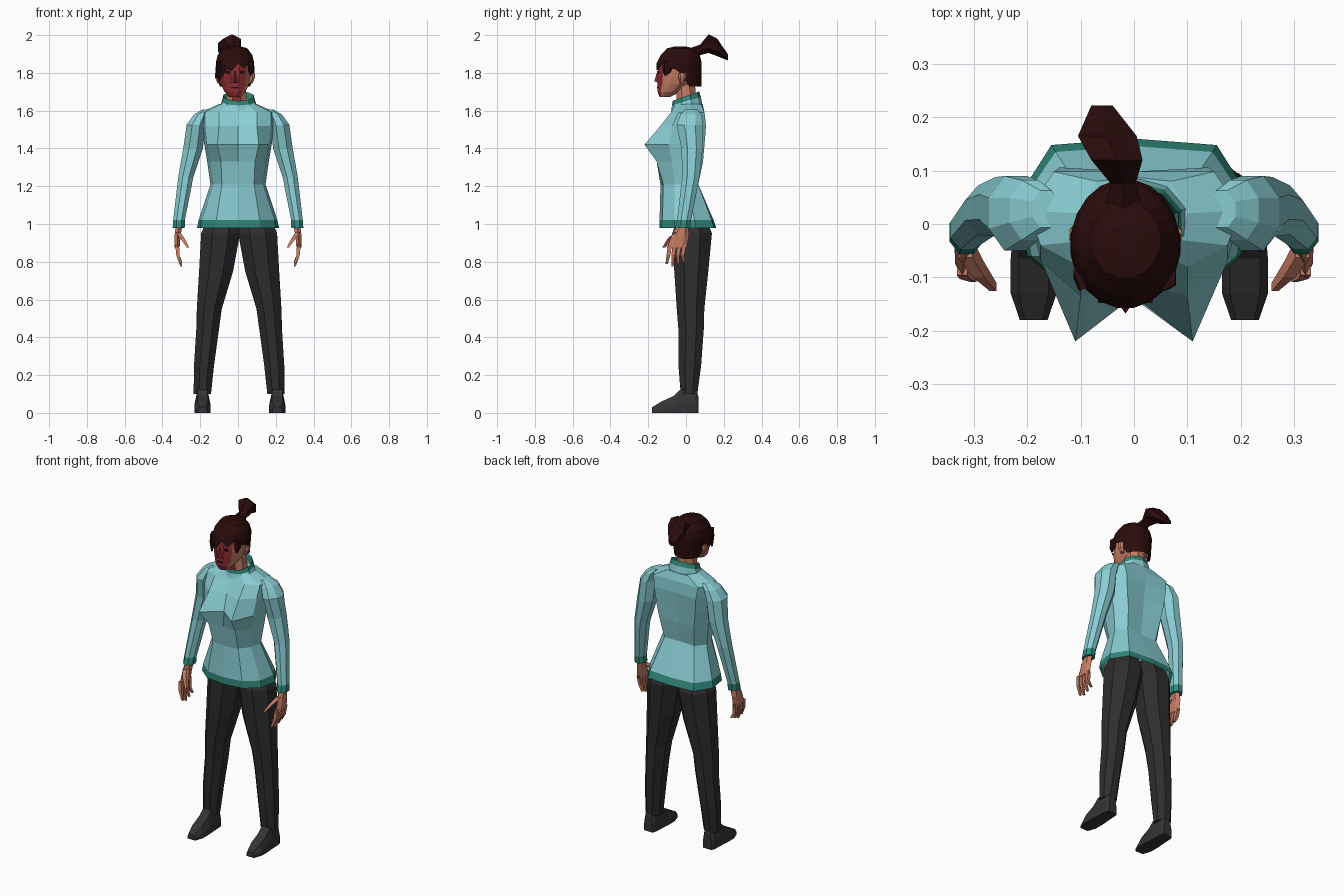
import bpy, bmesh, math
from mathutils import Vector

if "Cube" in bpy.data.objects:
    bpy.data.objects.remove(bpy.data.objects["Cube"])


def material(name, rgb):
    m = bpy.data.materials.new(name)
    m.diffuse_color = (*rgb, 1)
    m.use_nodes = True
    m.node_tree.nodes["Principled BSDF"].inputs["Base Color"].default_value = m.diffuse_color
    return m


JACKET = material("pale_blue_cloth", (0.25, 0.61, 0.65))
TRIM = material("teal_trim", (0.03, 0.25, 0.19))
TROUSER = material("charcoal_cloth", (0.027, 0.027, 0.027))
SHOE = material("shoe_grey", (0.034, 0.034, 0.034))
SKIN = material("skin", (0.56, 0.20, 0.125))
RED = material("red_face_paint", (0.26, 0.026, 0.033))
HAIR = material("dark_brown_hair", (0.023, 0.0035, 0.0035))
DARK = material("eye_dark", (0.012, 0.006, 0.006))


def ellipse(c, a, b, n=8, axis="z"):
    """Ring of n points whose flat sides reach the half sizes a and b."""
    k = 1 / math.cos(math.pi / n)
    pts = []
    for i in range(n):
        t = 2 * math.pi * (i + 0.5) / n
        u, v = a * k * math.cos(t), b * k * math.sin(t)
        off = (u, v, 0) if axis == "z" else (u, 0, v)
        pts.append(Vector(c) + Vector(off))
    return pts


def loft(name, rings, mats, rule=None, caps=(True, True)):
    """Skin a list of equal rings; rule(centre, normal) picks the material."""
    bm = bmesh.new()
    vs = [[bm.verts.new(p) for p in r] for r in rings]
    n = len(rings[0])
    for lo, hi in zip(vs, vs[1:]):
        for i in range(n):
            j = (i + 1) % n
            bm.faces.new((lo[i], lo[j], hi[j], hi[i]))
    if caps[0]:
        bm.faces.new(vs[0][::-1])
    if caps[1]:
        bm.faces.new(vs[-1])
    bmesh.ops.recalc_face_normals(bm, faces=bm.faces)
    bm.normal_update()
    if rule:
        for f in bm.faces:
            f.material_index = rule(f.calc_center_median(), f.normal)
    me = bpy.data.meshes.new(name)
    bm.to_mesh(me)
    bm.free()
    for m in mats:
        me.materials.append(m)
    ob = bpy.data.objects.new(name, me)
    bpy.context.collection.objects.link(ob)
    return ob


def half_ring(z, *half):
    """Closed ring from a right-hand half outline, front centre to back centre."""
    left = [(-x, y) for x, y in half[-2:0:-1]]
    return [Vector((x, y, z)) for x, y in list(half) + left]


# Jacket body with flared, trimmed hem
torso = [
    half_ring(0.98, (0, -.14), (.12, -.125), (.20, -.06), (.217, .05), (.155, .148), (0, .16)),
    half_ring(1.022, (0, -.14), (.115, -.125), (.192, -.06), (.208, .045), (.147, .135), (0, .146)),
    half_ring(1.21, (0, -.135), (.085, -.12), (.13, -.06), (.146, .01), (.10, .065), (0, .06)),
    half_ring(1.33, (0, -.14), (.09, -.155), (.148, -.075), (.163, .02), (.115, .09), (0, .075)),
    half_ring(1.42, (0, -.135), (.11, -.22), (.165, -.09), (.178, .02), (.13, .098), (0, .085)),
    half_ring(1.52, (0, -.11), (.10, -.135), (.175, -.07), (.195, .02), (.14, .106), (0, .098)),
    half_ring(1.59, (0, -.08), (.10, -.08), (.175, -.04), (.20, .025), (.15, .098), (0, .098)),
    half_ring(1.635, (0, -.06), (.05, -.055), (.085, -.03), (.10, .02), (.07, .08), (0, .088)),
]
loft("jacket_body", torso, [JACKET, TRIM], lambda c, n: int(c.z < 1.015), (False, True))


# Upright collar, higher at the back
def collar_ring(z, tilt, rx, y0, y1):
    pts = ellipse((0.003, (y0 + y1) / 2, z), rx, (y1 - y0) / 2, 10)
    for p in pts:
        p.z += tilt * p.y
    return pts


loft("collar", [collar_ring(1.61, .1, .10, -.075, .085),
                collar_ring(1.65, .3, .086, -.07, .075),
                collar_ring(1.677, .36, .08, -.068, .066),
                collar_ring(1.65, .3, .07, -.06, .06)],
     [JACKET, TRIM], lambda c, n: int(c.z - .32 * c.y > 1.645), (False, False))

# Sleeves, hands, legs and shoes, once per side
ARM = [(1.605, .165, .028, .025, .035), (1.58, .195, .026, .038, .056),
       (1.525, .222, .020, .050, .070), (1.40, .238, .032, .052, .056),
       (1.25, .276, .026, .040, .046), (1.022, .312, -.010, .031, .037),
       (.98, .314, -.016, .032, .040)]
LEG = [(1.05, .085, .03, .075, .07), (.95, .098, .032, .103, .105),
       (.75, .122, .028, .090, .09), (.55, .158, .024, .066, .073),
       (.44, .167, .027, .06, .067), (.25, .186, .02, .053, .06),
       (.10, .195, .016, .046, .044)]
PALM = [(.99, .312, -.018, .018, .026), (.94, .320, -.03, .016, .04),
        (.875, .322, -.048, .013, .046)]
SHOE_SECTIONS = [(.065, .028, .09), (.05, .036, .125), (-.03, .04, .125),
                 (-.065, .043, .09), (-.13, .043, .06), (-.18, .026, .03)]
for s, side in ((-1, "left"), (1, "right")):
    loft(f"{side}_sleeve", [ellipse((s * x, y, z), a, b) for z, x, y, a, b in ARM],
         [JACKET, TRIM], lambda c, n: int(c.z < 1.015))
    loft(f"{side}_palm", [ellipse((s * x, y, z), a, b, 6) for z, x, y, a, b in PALM], [SKIN])
    for i in range(4):
        y = -.085 + .025 * i
        tip = .775 + .012 * abs(i - 1)
        loft(f"{side}_finger_{i + 1}",
             [ellipse((s * .322, y, .89), .010, .011, 4),
              ellipse((s * .318, y - .008, .835), .009, .010, 4),
              ellipse((s * .30, y - .018 + .006 * i, tip), .005, .006, 4)], [SKIN])
    loft(f"{side}_thumb",
         [ellipse((s * .316, -.045, .955), .013, .018, 4),
          ellipse((s * .292, -.085, .92), .011, .014, 4),
          ellipse((s * .264, -.118, .875), .006, .008, 4)], [SKIN])
    loft(f"{side}_trouser_leg",
         [ellipse((s * x + .006, y, z), a, b) for z, x, y, a, b in LEG], [TROUSER])
    rings = []
    for y, w, top in SHOE_SECTIONS:
        cx = s * .198 + .01
        rings.append([Vector((cx + dx * w, y, z)) for dx, z in
                      ((-1, 0), (1, 0), (1, top * .45), (.65, top), (-.65, top), (-1, top * .45))])
    loft(f"{side}_shoe", rings, [SHOE])

# Neck, with paint running down its front
loft("neck", [ellipse((-.004, .005, 1.61), .055, .05, 8),
              ellipse((-.012, -.005, 1.76), .05, .052, 8)],
     [SKIN, RED], lambda c, n: int(n.y < -.8))

# Head: paint on the front wraps further round one cheek
HX = -.016
HEAD = [(1.672, .03, -.14, -.085), (1.70, .056, -.15, -.03), (1.74, .074, -.15, .03),
        (1.785, .084, -.151, .06), (1.835, .087, -.146, .068), (1.89, .078, -.125, .06)]
loft("head", [ellipse((HX, (f + b) / 2, z), rx, (b - f) / 2, 12) for z, rx, f, b in HEAD],
     [SKIN, RED], lambda c, n: int(c.y < -.06 and n.y < (-.6 if c.x > HX else -.25)))
loft("nose", [[Vector((HX + x, y, z)) for x, y, z in r] for r in (
    ((-.016, -.145, 1.748), (.016, -.145, 1.748), (0, -.168, 1.755)),
    ((-.006, -.143, 1.81), (.006, -.143, 1.81), (0, -.152, 1.81)))], [RED])
for s, side in ((-1, "left"), (1, "right")):
    loft(f"{side}_eye", [ellipse((HX + s * .036, y, 1.803), .015, .006, 6, "y")
                         for y in (-.148, -.143)], [DARK])
    loft(f"{side}_ear", [ellipse((HX + s * x, -.02, z), .011, w, 6) for x, z, w in
                         ((.082, 1.745, .010), (.094, 1.775, .018), (.094, 1.80, .014))], [SKIN])
loft("mouth", [ellipse((HX, y, 1.722), .02, .004, 6, "y") for y in (-.153, -.148)], [DARK])


# Hair cap: short fringe swept to one side, longer at the nape
def hair_low(t, i):
    back, right = math.sin(t), math.cos(t)
    if back > .3:
        z = 1.728
    elif back > -.3:
        z = 1.805 - .02 * (right < 0)
    else:
        z = 1.835 + .035 * right - .03 * abs(right)
    return z + (.014 if i % 2 else -.014) * (back < .3)


N = 20
hair = []
for z, rx, f, b in ((1.94, .03, -.06, .0), (1.93, .066, -.10, .04),
                    (1.893, .092, -.135, .073), (1.855, .101, -.153, .083)):
    hair.append(ellipse((HX, (f + b) / 2, z), rx, (b - f) / 2, N))
for lift, rx, f, b in ((0, .103, -.157, .081), (.009, .088, -.146, .068)):
    ring = ellipse((HX, (f + b) / 2, 0), rx, (b - f) / 2, N)
    for i, p in enumerate(ring):
        t = 2 * math.pi * (i + .5) / N
        p.z = hair_low(t, i) + lift
        if math.sin(t) > .3:
            p.x = HX + (p.x - HX) * .86
    hair.append(ring)
loft("hair_cap", hair, [HAIR], None, (True, False))
# Side locks over the temples
for name, s, low in (("left_lock", -1, 1.75), ("right_lock", 1, 1.785)):
    loft(name, [ellipse((HX + s * x, y, z), a, b, 5) for x, y, z, a, b in
                ((.078, -.09, 1.86, .016, .03), (.084, -.10, 1.81, .011, .02),
                 (.084, -.108, low, .003, .005))], [HAIR])
# Tied tuft at the back of the crown
loft("hair_tuft", [ellipse((x, y, z), a, b, 6, "y") for y, x, z, a, b in
                   ((.03, -.02, 1.90, .036, .03), (.075, -.02, 1.922, .023, .024),
                    (.12, -.032, 1.955, .048, .043), (.165, -.05, 1.935, .055, .040),
                    (.222, -.06, 1.882, .02, .014))], [HAIR])
